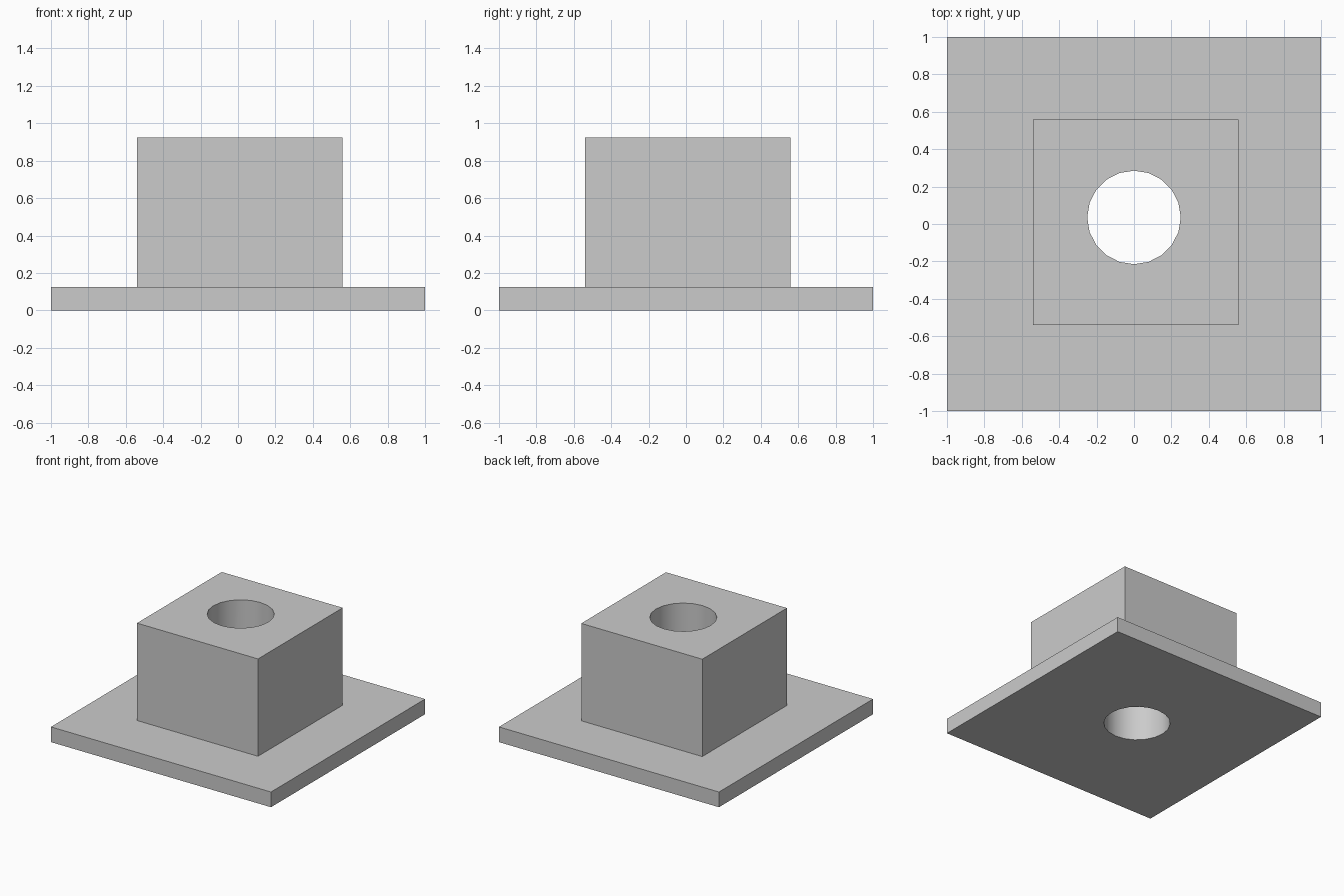
import bpy
import bmesh
from mathutils import Matrix, Vector

cube = bpy.data.objects.get("Cube")
if cube:
    bpy.data.objects.remove(cube, do_unlink=True)

grey = bpy.data.materials.new("plain_grey")
grey.use_nodes = True
colour = (0.6, 0.6, 0.6, 1)
grey.diffuse_color = colour
grey.node_tree.nodes["Principled BSDF"].inputs["Base Color"].default_value = colour


def make_object(name, bm):
    mesh = bpy.data.meshes.new(name)
    bm.to_mesh(mesh)
    bm.free()
    mesh.materials.append(grey)
    obj = bpy.data.objects.new(name, mesh)
    bpy.context.collection.objects.link(obj)
    return obj


def box(name, low, high):
    low, high = Vector(low), Vector(high)
    bm = bmesh.new()
    placement = Matrix.Translation((low + high) / 2) @ Matrix.Diagonal((*(high - low), 1))
    bmesh.ops.create_cube(bm, size=1, matrix=placement)
    return make_object(name, bm)


def combine(target, tool, operation):
    mod = target.modifiers.new(tool.name, "BOOLEAN")
    mod.object, mod.operation, mod.solver = tool, operation, "EXACT"
    bpy.context.view_layer.objects.active = target
    bpy.ops.object.modifier_apply(modifier=mod.name)
    bpy.data.objects.remove(tool, do_unlink=True)


# Square flange with a slightly offset block rising from it
flanged_block = box("flanged_block", (-1, -1, 0), (1, 1, 0.125))
block = box("upper_block", (-0.54, -0.54, 0.06), (0.56, 0.56, 0.925))
combine(flanged_block, block, "UNION")

# Round hole straight through both
bm = bmesh.new()
bmesh.ops.create_cone(bm, cap_ends=True, segments=20, radius1=0.25, radius2=0.25,
                      depth=3, matrix=Matrix.Translation((0, 0.035, 0.5)))
hole = make_object("hole_cutter", bm)
hole.hide_render = True
combine(flanged_block, hole, "DIFFERENCE")

# Smooth bore, sharp outer edges
bpy.ops.object.select_all(action="DESELECT")
flanged_block.select_set(True)
bpy.context.view_layer.objects.active = flanged_block
bpy.ops.object.shade_smooth_by_angle(angle=0.6)
